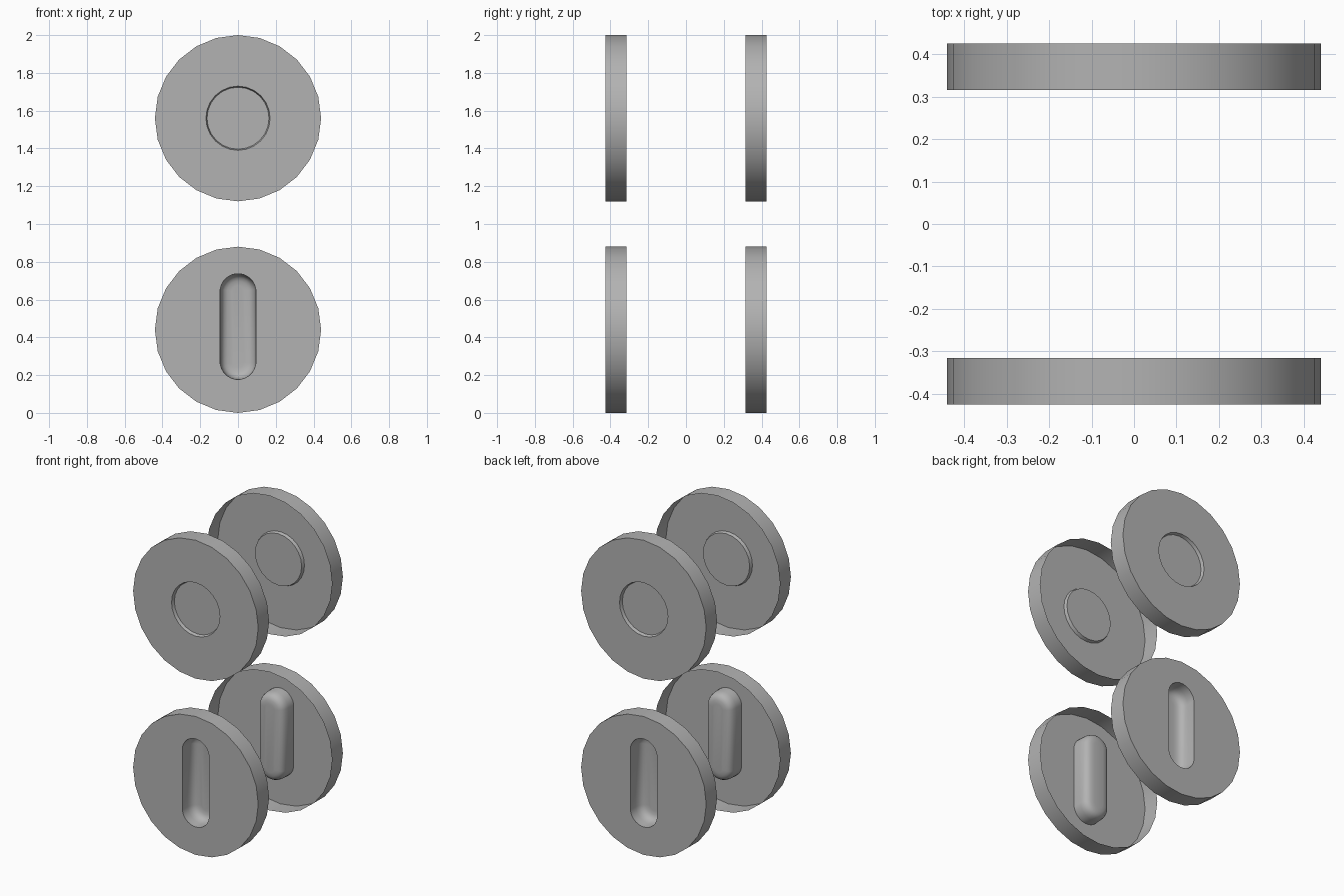
import bpy, bmesh
from math import sin, cos, pi

if "Cube" in bpy.data.objects:
    bpy.data.objects.remove(bpy.data.objects["Cube"])

N = 24          # sides of every disc
R = 0.44        # disc radius
Y_OUT, Y_IN = 0.425, 0.316   # outer face and open inner rim

metal = bpy.data.materials.new("dark_grey_metal")
metal.diffuse_color = (0.45, 0.45, 0.45, 1)
metal.use_nodes = True
metal.node_tree.nodes["Principled BSDF"].inputs["Base Color"].default_value = metal.diffuse_color


def build_plate(name, side, zc, dent_z, half_len, profile):
    """Open-backed cup whose outer face has a pressed-in dent.
    profile: (radius, depth) pairs running from the face into the dent."""
    bm = bmesh.new()

    def ring(r, depth, z, h=0.0, off=0.0):
        verts = []
        for i in range(N):
            a = (i + off) * 2 * pi / N
            stretch = h if sin(a) > 0 else -h
            verts.append(bm.verts.new((r * cos(a), side * (Y_OUT - depth),
                                       z + r * sin(a) + stretch)))
        return verts

    # rim, outer face edge, then the dent loops
    rings = [ring(R, Y_OUT - Y_IN, zc), ring(R, 0, zc)]
    off = 0.5 if half_len else 0.0
    rings += [ring(r, d, dent_z, half_len, off) for r, d in profile]
    for a, b in zip(rings, rings[1:]):
        for i in range(N):
            j = (i + 1) % N
            quad = (a[i], a[j], b[j], b[i])
            bm.faces.new(quad if side < 0 else quad[::-1])
    floor = rings[-1]
    bm.faces.new(floor if side < 0 else floor[::-1])
    bm.normal_update()

    mesh = bpy.data.meshes.new(name)
    bm.to_mesh(mesh)
    bm.free()
    mesh.materials.append(metal)
    obj = bpy.data.objects.new(name, mesh)
    bpy.context.collection.objects.link(obj)
    bpy.ops.object.select_all(action='DESELECT')
    obj.select_set(True)
    bpy.context.view_layer.objects.active = obj
    bpy.ops.object.shade_smooth_by_angle(angle=pi / 6)


# shallow round recess, and a deep rounded finger slot
recess = [(0.17, 0.0), (0.164, 0.02)]
slot = []
for k in range(7):
    t = k / 6.5 * pi / 2
    slot.append((0.095 * cos(t) ** 0.5, 0.108 * sin(t) ** 0.5))

for label, side in (("front", -1), ("back", 1)):
    build_plate(label + "_upper_plate", side, 1.56, 1.56, 0.0, recess)
    build_plate(label + "_lower_plate", side, 0.44, 0.457, 0.185, slot)
